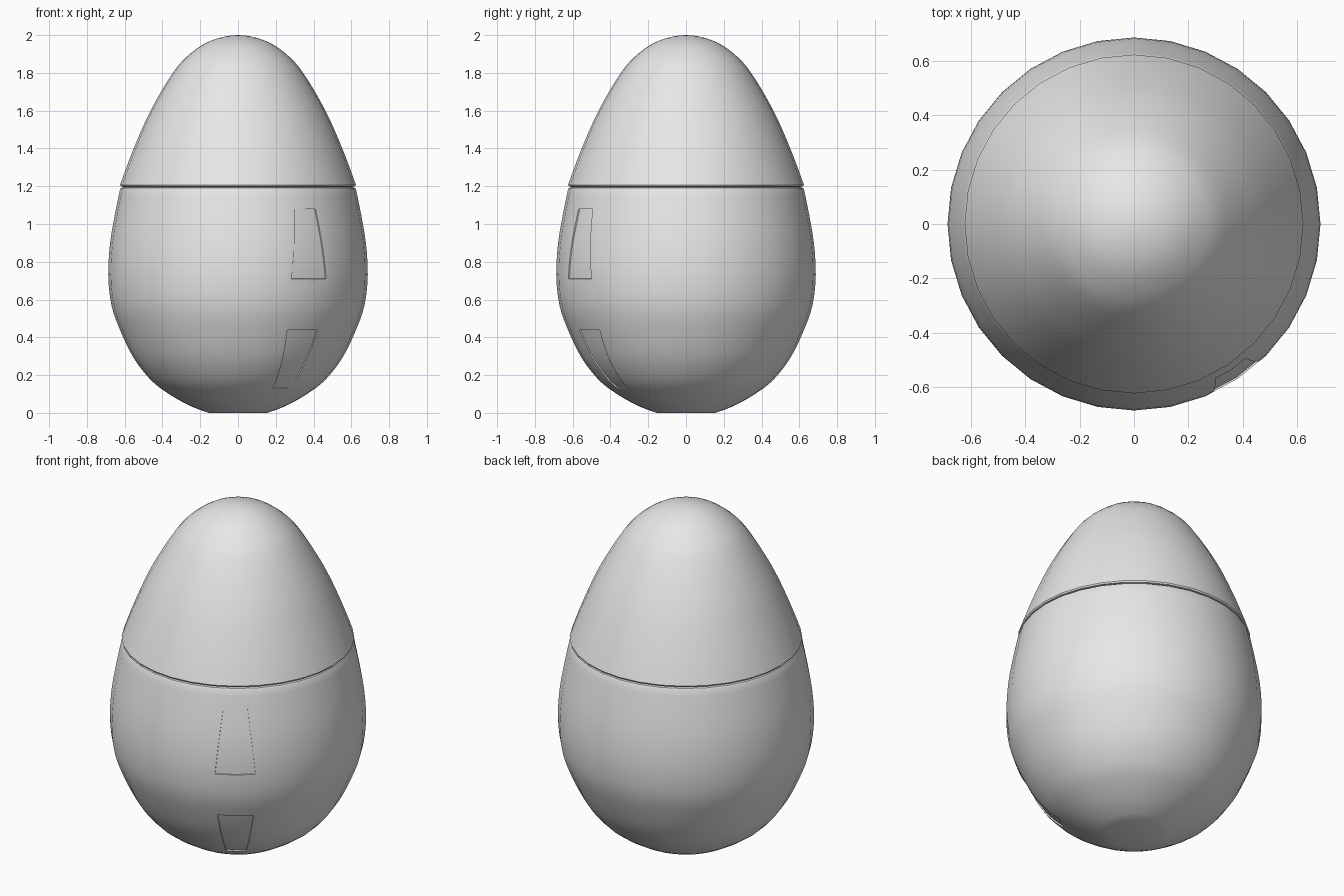
import bpy, bmesh
from math import sin, cos, pi, radians
from mathutils import Vector

cube = bpy.data.objects.get("Cube")
if cube:
    bpy.data.objects.remove(cube)

SIDES = 32

grey = bpy.data.materials.new("shell_grey")
grey.use_nodes = True
grey.diffuse_color = (0.8, 0.8, 0.8, 1)
grey.node_tree.nodes["Principled BSDF"].inputs["Base Color"].default_value = (0.8, 0.8, 0.8, 1)


def curve(points, steps=3):
    """Smooth curve through (radius, height) points; the two end points only guide it."""
    p = [Vector(q) for q in points]
    out = []
    for a, b, c, d in zip(p, p[1:], p[2:], p[3:]):
        for i in range(steps):
            t = i / steps
            out.append(0.5 * (2 * b + (c - a) * t + (2 * a - 5 * b + 4 * c - d) * t ** 2
                              + (3 * b - a - 3 * c + d) * t ** 3))
    return out + [p[-2]]


def around(r, angle, z):
    return Vector((r * sin(angle), -r * cos(angle), z))


def finish(name, bm):
    bmesh.ops.remove_doubles(bm, verts=bm.verts, dist=0.0005)
    bmesh.ops.recalc_face_normals(bm, faces=bm.faces)
    mesh = bpy.data.meshes.new(name)
    bm.to_mesh(mesh)
    bm.free()
    mesh.materials.append(grey)
    obj = bpy.data.objects.new(name, mesh)
    bpy.context.collection.objects.link(obj)
    return obj


def activate(obj):
    bpy.ops.object.select_all(action='DESELECT')
    obj.select_set(True)
    bpy.context.view_layer.objects.active = obj


def lathe(name, profile):
    """Closed solid of revolution with flat caps where the profile is open."""
    bm = bmesh.new()
    rings = [[bm.verts.new(around(r, 2 * pi * i / SIDES, z)) for i in range(SIDES)]
             for r, z in profile]
    for low, high in zip(rings, rings[1:]):
        for i in range(SIDES):
            j = (i + 1) % SIDES
            bm.faces.new((low[i], low[j], high[j], high[i]))
    for ring, (r, z) in ((rings[0], profile[0]), (rings[-1], profile[-1])):
        if r > 0.001:
            bm.faces.new(ring)
    return finish(name, bm)


# Lower and upper shell outlines
body = curve([(0.05, -0.02), (0.155, 0), (0.28, 0.05), (0.41, 0.13), (0.485, 0.2),
              (0.558, 0.3), (0.625, 0.44), (0.67, 0.57), (0.687, 0.73), (0.677, 0.9),
              (0.65, 1.06), (0.625, 1.182), (0.61, 1.25)])
rim = [Vector((0.62, 1.191)), Vector((0.608, 1.195))]
lid_edge = [Vector((0.605, 1.197)), Vector((0.62, 1.199))]
lid = curve([(0.64, 1.14), (0.624, 1.207), (0.552, 1.4), (0.463, 1.6), (0.345, 1.8),
             (0.255, 1.9), (0.14, 1.972), (0, 2), (-0.14, 1.972)], 4)

lower_shell = lathe("lower_shell", body + rim)
upper_shell = lathe("upper_shell", lid_edge + lid)


def body_at(z):
    """Outline point and outward direction at a height on the lower shell."""
    for a, b in zip(body, body[1:]):
        if a.y <= z <= b.y:
            d = (b - a).normalized()
            return a.lerp(b, (z - a.y) / (b.y - a.y)), Vector((d.y, -d.x))


def panel_cutter(name, z0, z1, half0, half1, depth=0.007, rows=10):
    """Wedge that follows the shell facets and cuts a shallow trapezoid recess."""
    bm = bmesh.new()
    mid, facet = radians(33.75), pi / SIDES
    layers = []
    for offset in (-depth, 0.05):
        grid = []
        for k in range(rows + 1):
            t = k / rows
            point, normal = body_at(z0 + (z1 - z0) * t)
            point = point + normal * offset
            half = radians(half0 + (half1 - half0) * t)
            row = []
            for turn in (-half, 0, half):
                flat = cos(facet) / cos(abs(turn) - facet)
                row.append(bm.verts.new(around(point.x * flat, mid + turn, point.y)))
            grid.append(row)
        layers.append(grid)
    inner, outer = layers
    for g in layers:
        for k in range(rows):
            for c in range(2):
                bm.faces.new((g[k][c], g[k][c + 1], g[k + 1][c + 1], g[k + 1][c]))
    for k in range(rows):
        for c in (0, 2):
            bm.faces.new((inner[k][c], inner[k + 1][c], outer[k + 1][c], outer[k][c]))
    for k in (0, rows):
        for c in range(2):
            bm.faces.new((inner[k][c], inner[k][c + 1], outer[k][c + 1], outer[k][c]))
    cutter = finish(name, bm)
    cutter.hide_render = True
    return cutter


# Two recessed panels on the front left of the lower shell
for args in (("upper_panel_cutter", 0.71, 1.08, 9.2, 5.9),
             ("lower_panel_cutter", 0.13, 0.44, 7.2, 8.9)):
    cutter = panel_cutter(*args)
    cut = lower_shell.modifiers.new("panel_recess", 'BOOLEAN')
    cut.operation = 'DIFFERENCE'
    cut.solver = 'EXACT'
    cut.object = cutter
    activate(lower_shell)
    bpy.ops.object.modifier_apply(modifier=cut.name)
    bpy.data.objects.remove(cutter)

for shell in (lower_shell, upper_shell):
    activate(shell)
    bpy.ops.object.shade_smooth_by_angle(angle=radians(40))
